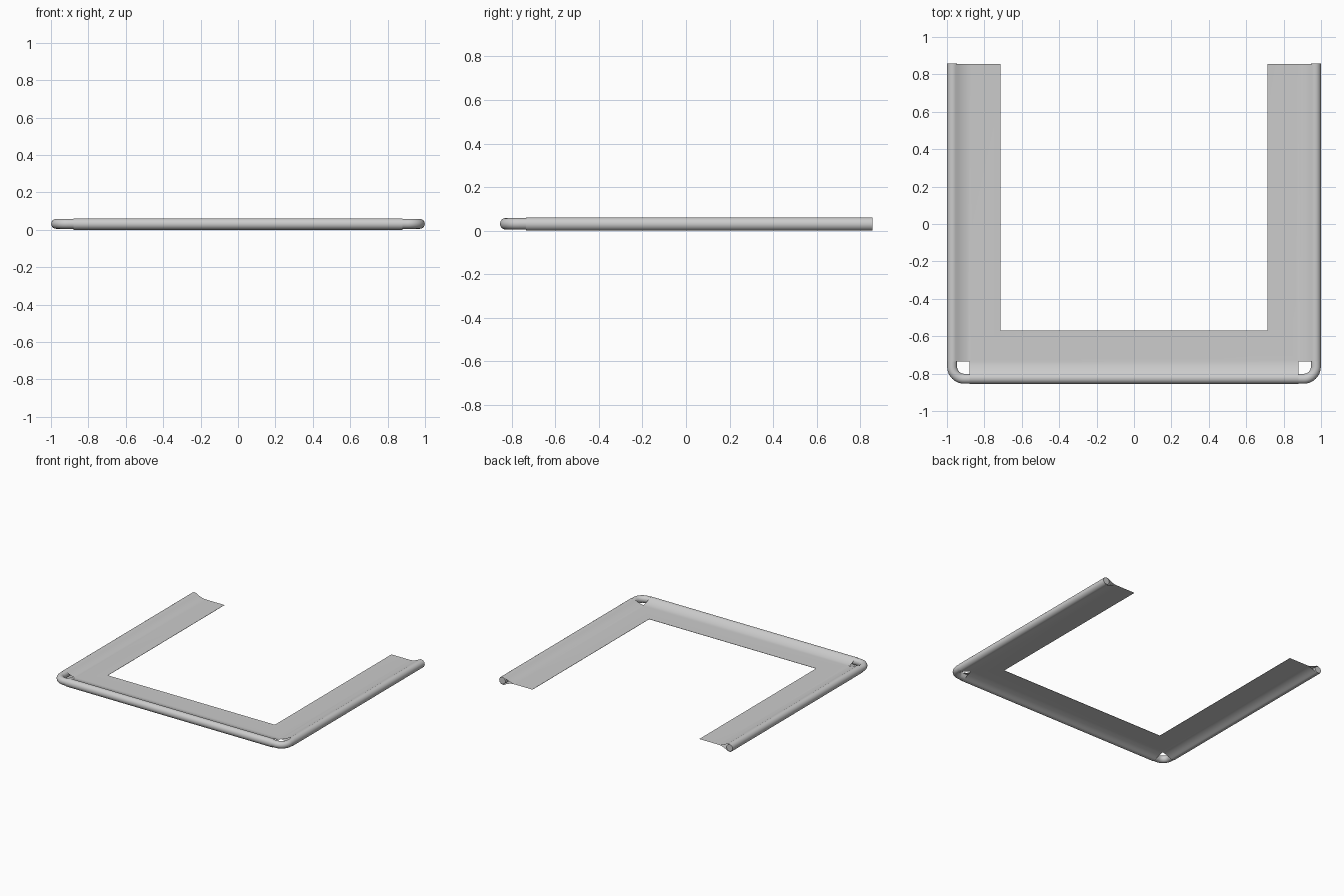
import bpy, bmesh
from math import sin, cos, pi, radians

if "Cube" in bpy.data.objects:
    bpy.data.objects.remove(bpy.data.objects["Cube"])

HX, HY = 1.0, 0.855      # half extents
NOTCH = 0.12             # corner cut-out size
R = 0.0308               # outer wrap radius
T = 0.001                # half thickness of the flat flap
A = radians(31)          # angle where the wrap turns into the flap


def finish(ob):
    bpy.ops.object.select_all(action='DESELECT')
    bpy.context.view_layer.objects.active = ob
    ob.select_set(True)
    bpy.ops.object.shade_smooth_by_angle(angle=radians(35))


# Teardrop sleeve section: (distance inward from outer edge, height above mid-plane)
d1, h1 = R + R * sin(A), R * cos(A)
d2 = d1 + 2 * (h1 - T) / 0.6
fair = [(d1 + (d2 - d1) * t, T + (h1 - T) * (1 - t) ** 2)
        for t in (0.85, 0.7, 0.55, 0.4, 0.27, 0.13)]
upper = [(0.285, T), (d2, T)]
upper += [(NOTCH, T + (h1 - T) * ((d2 - NOTCH) / (d2 - d1)) ** 2)] if d2 > NOTCH else []
upper += [p for p in fair if p[0] < NOTCH - 0.003]
for i in range(11):
    a = A - (A + pi / 2) * i / 10
    upper.append((R + R * sin(a), R * cos(a)))
profile = [(d, R + h) for d, h in upper] + [(d, R - h) for d, h in upper[-2::-1]]


# Sleeve strips: mitred inside, cut square at the corner notches
def strip(bm, start, end):
    a = [bm.verts.new(start(d, z)) for d, z in profile]
    b = [bm.verts.new(end(d, z)) for d, z in profile]
    n = len(profile)
    for i in range(n):
        j = (i + 1) % n
        bm.faces.new((a[i], a[j], b[j], b[i]))


bm = bmesh.new()
for s in (-1, 1):
    strip(bm, lambda d, z: (s * (HX - d), HY, z),
          lambda d, z: (s * (HX - d), -HY + max(d, NOTCH), z))
strip(bm, lambda d, z: (-HX + max(d, NOTCH), -HY + d, z),
      lambda d, z: (HX - max(d, NOTCH), -HY + d, z))
bmesh.ops.remove_doubles(bm, verts=bm.verts, dist=1e-5)
bmesh.ops.recalc_face_normals(bm, faces=bm.faces)
me = bpy.data.meshes.new("sleeve")
bm.to_mesh(me)
bm.free()
sleeve = bpy.data.objects.new("sleeve", me)
bpy.context.collection.objects.link(sleeve)
finish(sleeve)

# Bent rod inside the sleeve, exposed at the two corners
D = 0.0275
BEND = 0.065
half = [(HX - D, HY + 0.002)]
for i in range(13):
    a = -pi / 2 * i / 12
    half.append((HX - D - BEND + BEND * cos(a), -HY + D + BEND + BEND * sin(a)))
path = half + [(-x, y) for x, y in reversed(half)]
cu = bpy.data.curves.new("rod", 'CURVE')
cu.dimensions = '3D'
cu.bevel_depth = 0.0265
cu.bevel_resolution = 6
cu.use_fill_caps = True
sp = cu.splines.new('POLY')
sp.points.add(len(path) - 1)
for p, (x, y) in zip(sp.points, path):
    p.co = (x, y, R + 0.001, 1)
rod = bpy.data.objects.new("rod", cu)
bpy.context.collection.objects.link(rod)
bpy.context.view_layer.objects.active = rod
rod.select_set(True)
sleeve.select_set(False)
bpy.ops.object.convert(target='MESH')
finish(bpy.context.view_layer.objects.active)
